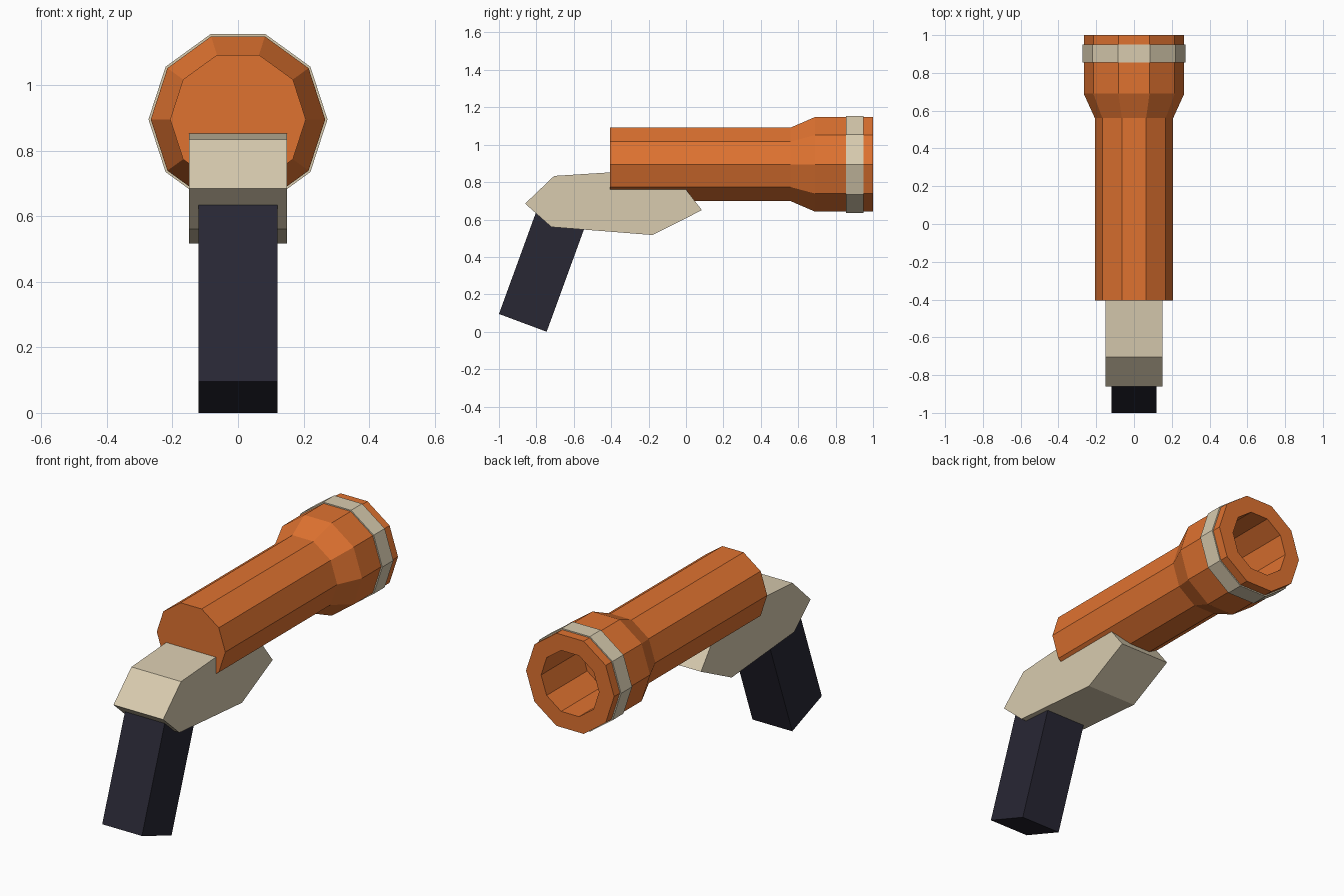
import bpy, bmesh, math

cube = bpy.data.objects.get("Cube")
if cube:
    bpy.data.objects.remove(cube, do_unlink=True)


def material(name, rgb):
    m = bpy.data.materials.new(name)
    m.use_nodes = True
    m.diffuse_color = (*rgb, 1)
    m.node_tree.nodes["Principled BSDF"].inputs["Base Color"].default_value = (*rgb, 1)
    return m


ORANGE = material("orange", (0.74, 0.17, 0.03))
CREAM = material("cream", (0.69, 0.60, 0.43))
DARK = material("dark_grip", (0.021, 0.020, 0.034))
AXIS_Z = 0.895
SIDES = 10


def finish(bm, name, mat):
    bmesh.ops.recalc_face_normals(bm, faces=bm.faces)
    mesh = bpy.data.meshes.new(name)
    bm.to_mesh(mesh)
    bm.free()
    mesh.materials.append(mat)
    obj = bpy.data.objects.new(name, mesh)
    bpy.context.collection.objects.link(obj)
    return obj


def lathe(name, profile, mat, closed=False):
    """Ten-sided turned part along y; profile is (radius, y), open ends are capped."""
    bm = bmesh.new()
    rings = []
    for r, y in profile:
        angles = [math.tau * i / SIDES for i in range(SIDES)]
        rings.append([bm.verts.new((r * math.cos(a), y, AXIS_Z + r * math.sin(a)))
                      for a in angles])
    pairs = list(zip(rings, rings[1:]))
    if closed:
        pairs.append((rings[-1], rings[0]))
    else:
        bm.faces.new(rings[0])
        bm.faces.new(rings[-1])
    for a, b in pairs:
        for i in range(SIDES):
            j = (i + 1) % SIDES
            bm.faces.new((a[i], a[j], b[j], b[i]))
    return finish(bm, name, mat)


def slab(name, outline, half_width, mat):
    """Side outline of (y, z) points extruded across x."""
    bm = bmesh.new()
    face = bm.faces.new([bm.verts.new((-half_width, y, z)) for y, z in outline])
    ext = bmesh.ops.extrude_face_region(bm, geom=[face])
    verts = [v for v in ext["geom"] if isinstance(v, bmesh.types.BMVert)]
    bmesh.ops.translate(bm, verts=verts, vec=(2 * half_width, 0, 0))
    return finish(bm, name, mat)


# Barrel with flared head and hollow muzzle
lathe("barrel", [(0.207, -0.405), (0.207, 0.56), (0.266, 0.69), (0.266, 1.0),
                 (0.175, 1.0), (0.175, 0.65)], ORANGE)

# Band around the head
lathe("muzzle_band", [(0.26, 0.855), (0.273, 0.855), (0.273, 0.95), (0.26, 0.95)],
      CREAM, closed=True)

# Faceted body under the barrel
slab("body", [(-0.86, 0.685), (-0.705, 0.833), (-0.405, 0.852), (-0.08, 0.868),
              (0.0, 0.76), (0.085, 0.65), (-0.18, 0.517), (-0.72, 0.56)], 0.15, CREAM)

# Slanted grip
slab("grip", [(-1.0, 0.095), (-0.745, 0.0), (-0.53, 0.59), (-0.785, 0.685)], 0.12, DARK)
